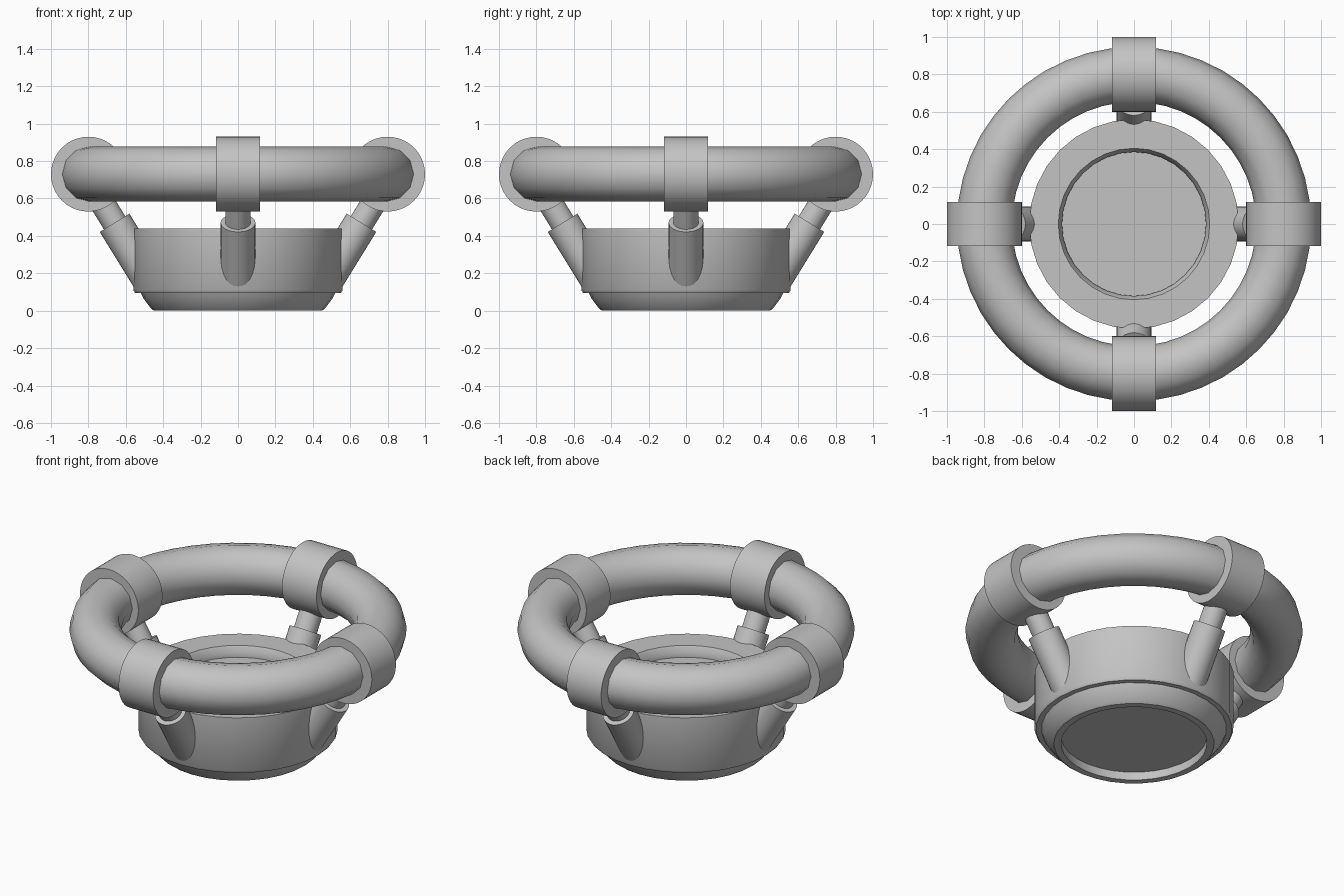
import bpy, math
from mathutils import Vector, Matrix

cube = bpy.data.objects.get("Cube")
if cube:
    bpy.data.objects.remove(cube)

grey = bpy.data.materials.new("plain grey")
grey.use_nodes = True
COLOUR = (0.55, 0.55, 0.55, 1)
grey.diffuse_color = COLOUR
grey.node_tree.nodes["Principled BSDF"].inputs["Base Color"].default_value = COLOUR

RING_R, RING_Z = 0.8, 0.73


def finish(name, angle=35):
    ob = bpy.context.object
    ob.name = name
    ob.data.name = name
    ob.data.materials.clear()
    ob.data.materials.append(grey)
    bpy.ops.object.shade_smooth_by_angle(angle=math.radians(angle))
    return ob


def rod(name, start, end, radius, sides=32):
    start, end = Vector(start), Vector(end)
    axis = end - start
    bpy.ops.mesh.primitive_cylinder_add(
        vertices=sides, radius=radius, depth=axis.length,
        location=(start + end) / 2,
        rotation=axis.to_track_quat("Z", "Y").to_euler())
    return finish(name)


def lathe(name, profile, sides):
    # Spin a profile of (radius, height) points and cap both ends
    verts, faces = [], []
    for r, z in profile:
        for i in range(sides):
            a = math.tau * i / sides
            verts.append((r * math.cos(a), r * math.sin(a), z))
    for k in range(len(profile) - 1):
        for i in range(sides):
            j = (i + 1) % sides
            a, b = k * sides, (k + 1) * sides
            faces.append((a + i, a + j, b + j, b + i))
    faces.append(tuple(reversed(range(sides))))
    faces.append(tuple(range(len(verts) - sides, len(verts))))
    mesh = bpy.data.meshes.new(name)
    mesh.from_pydata(verts, [], faces)
    ob = bpy.data.objects.new(name, mesh)
    bpy.context.collection.objects.link(ob)
    bpy.ops.object.select_all(action="DESELECT")
    ob.select_set(True)
    bpy.context.view_layer.objects.active = ob
    return finish(name)


# Hub: recessed underside, flared base, drum wall, recessed top
lathe("hub", [
    (0.41, 0.05), (0.41, 0.0), (0.45, 0.0), (0.465, 0.012), (0.505, 0.065),
    (0.52, 0.095), (0.55, 0.095), (0.56, 0.11), (0.56, 0.44),
    (0.405, 0.44), (0.385, 0.405), (0.385, 0.375)], 32)

# Outer ring
bpy.ops.mesh.primitive_torus_add(
    major_radius=RING_R, minor_radius=0.147, major_segments=48,
    minor_segments=12, location=(0, 0, RING_Z))
finish("ring", 60)

# Four collars, each carried by a rod in a sleeve
for side, turn in (("left", 0), ("back", 1), ("right", 2), ("front", 3)):
    spin = Matrix.Rotation(turn * math.pi / 2, 3, "Z")

    def at(r, t, z):
        return spin @ Vector((r, t, z))

    rod(side + "_collar", at(RING_R, -0.118, RING_Z),
        at(RING_R, 0.118, RING_Z), 0.2, 40)
    rod(side + "_sleeve", at(0.472, 0, 0.165), at(0.66, 0, 0.47), 0.093)
    rod(side + "_strut", at(0.6, 0, 0.373), at(0.79, 0, 0.681), 0.067)
